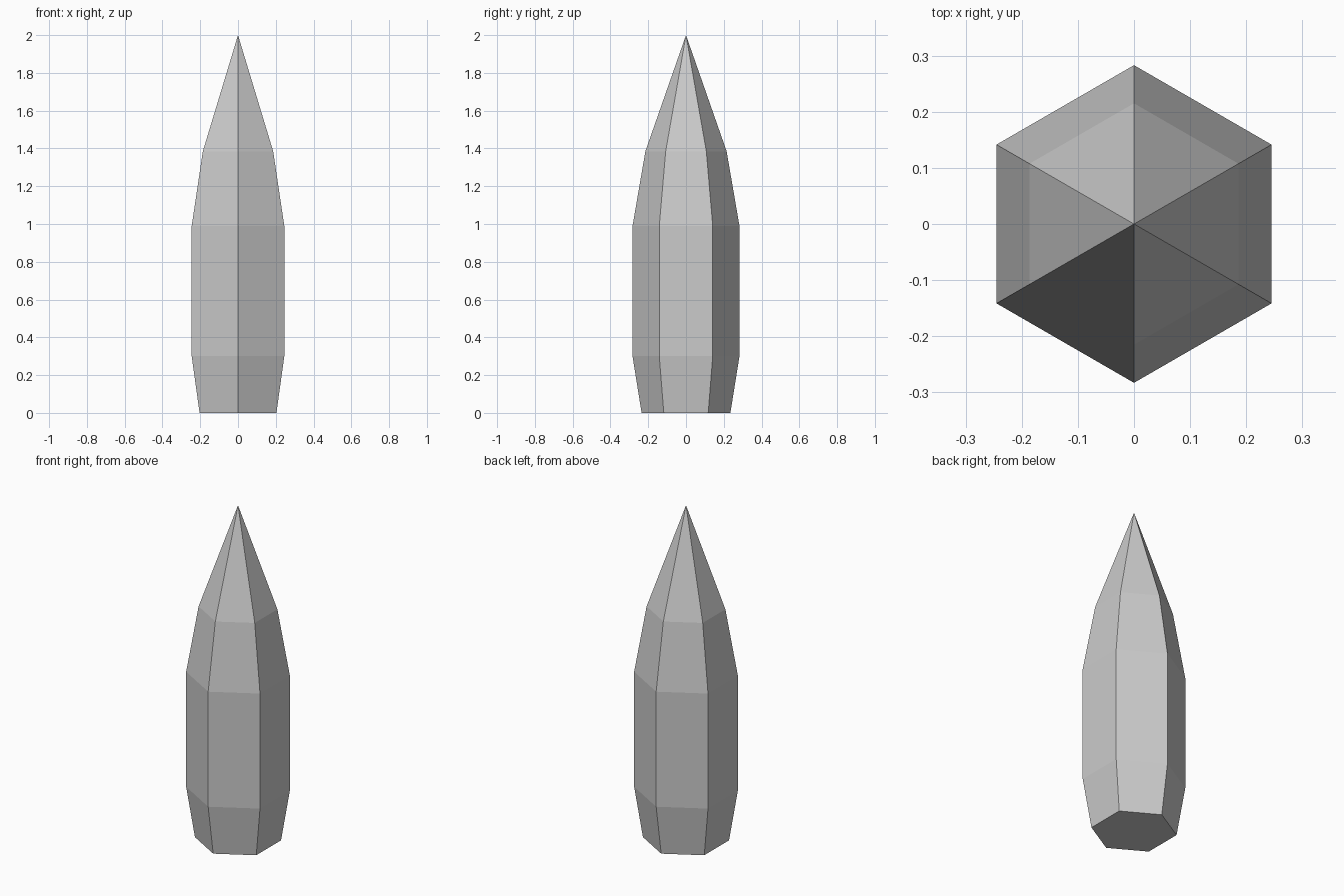
import bpy, bmesh
from math import sin, cos, pi

if "Cube" in bpy.data.objects:
    bpy.data.objects.remove(bpy.data.objects["Cube"])

SIDES = 6
# (radius, height) from base to shoulder, then the tip
PROFILE = [(0.235, 0.0), (0.283, 0.30), (0.283, 0.99), (0.215, 1.385)]
TIP_HEIGHT = 2.0

bm = bmesh.new()

# Hexagonal rings, with corners pointing to the front and back
rings = []
for r, z in PROFILE:
    angles = [pi / 2 + 2 * pi * i / SIDES for i in range(SIDES)]
    rings.append([bm.verts.new((r * cos(a), r * sin(a), z)) for a in angles])
tip = bm.verts.new((0, 0, TIP_HEIGHT))

# Flat base, side facets and pointed top
bm.faces.new(rings[0][::-1])
for i in range(SIDES):
    j = (i + 1) % SIDES
    for low, high in zip(rings, rings[1:]):
        bm.faces.new((low[i], low[j], high[j], high[i]))
    bm.faces.new((rings[-1][i], rings[-1][j], tip))

mesh = bpy.data.meshes.new("crystal")
bm.to_mesh(mesh)
bm.free()
crystal = bpy.data.objects.new("crystal", mesh)
bpy.context.collection.objects.link(crystal)
